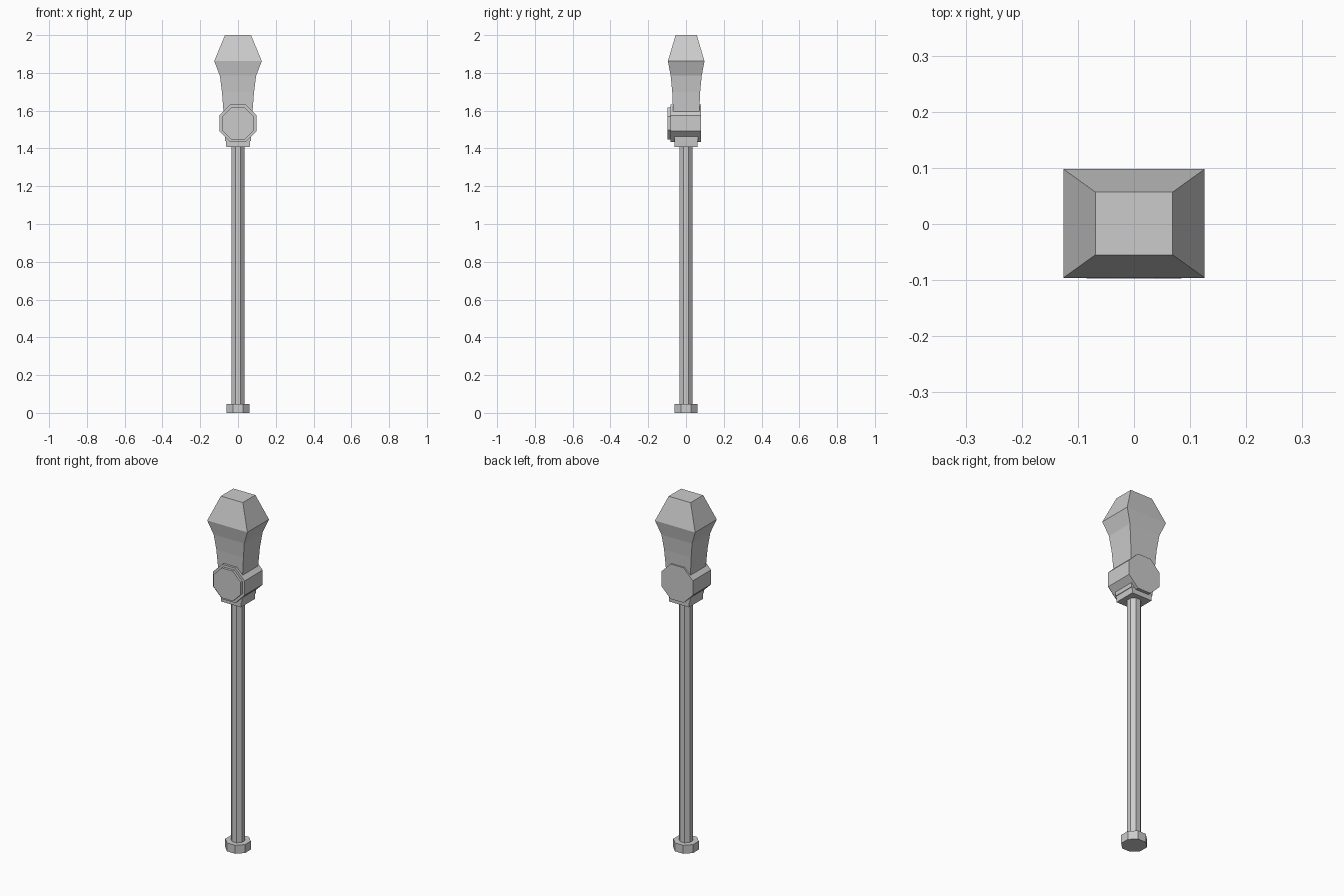
import bpy, bmesh, math

cube = bpy.data.objects.get("Cube")
if cube:
    bpy.data.objects.remove(cube)

steel = bpy.data.materials.new("grey steel")
steel.use_nodes = True
GREY = (0.6, 0.6, 0.6, 1)
steel.diffuse_color = GREY
steel.node_tree.nodes["Principled BSDF"].inputs["Base Color"].default_value = GREY


def loft(name, rings):
    """Skin closed rings of points and cap both ends."""
    bm = bmesh.new()
    loops = [[bm.verts.new(p) for p in ring] for ring in rings]
    n = len(loops[0])
    for a, b in zip(loops, loops[1:]):
        for i in range(n):
            j = (i + 1) % n
            bm.faces.new((a[i], a[j], b[j], b[i]))
    bm.faces.new(loops[0])
    bm.faces.new(loops[-1])
    bmesh.ops.recalc_face_normals(bm, faces=bm.faces)
    mesh = bpy.data.meshes.new(name)
    bm.to_mesh(mesh)
    bm.free()
    mesh.materials.append(steel)
    obj = bpy.data.objects.new(name, mesh)
    bpy.context.collection.objects.link(obj)
    return obj


def rect(hx, hy, z, cy=0.0):
    return [(sx * hx, cy + sy * hy, z) for sx, sy in ((-1, -1), (1, -1), (1, 1), (-1, 1))]


def octagon(half_width):
    """Octagon with flat sides facing along the axes."""
    r = half_width / math.cos(math.pi / 8)
    return [(r * math.cos((i + 0.5) * math.pi / 4), r * math.sin((i + 0.5) * math.pi / 4))
            for i in range(8)]


def upright(name, half_width, z0, z1):
    return loft(name, [[(x, y, z) for x, y in octagon(half_width)] for z in (z0, z1)])


def drum(name, half_width, y0, y1, zc=1.533):
    return loft(name, [[(x, y, zc + z) for x, z in octagon(half_width)] for y in (y0, y1)])


# Handle
upright("pommel", 0.062, 0, 0.048)
upright("shaft", 0.034, 0.04, 1.42)

# Collar under the head
loft("collar", [rect(0.062, 0.062, 1.407), rect(0.066, 0.062, 1.46)])

# Flared head with a bevelled top
profile = [(0.068, 0.062, 1.44), (0.078, 0.07, 1.61), (0.085, 0.074, 1.7),
           (0.096, 0.082, 1.785), (0.126, 0.097, 1.862), (0.069, 0.056, 2.0)]
loft("head", [rect(hx, hy, z, 0.001) for hx, hy, z in profile])

# Cross drum with a raised front plate
drum("cross_drum", 0.099, -0.083, 0.08)
drum("front_plate", 0.085, -0.097, -0.08)
